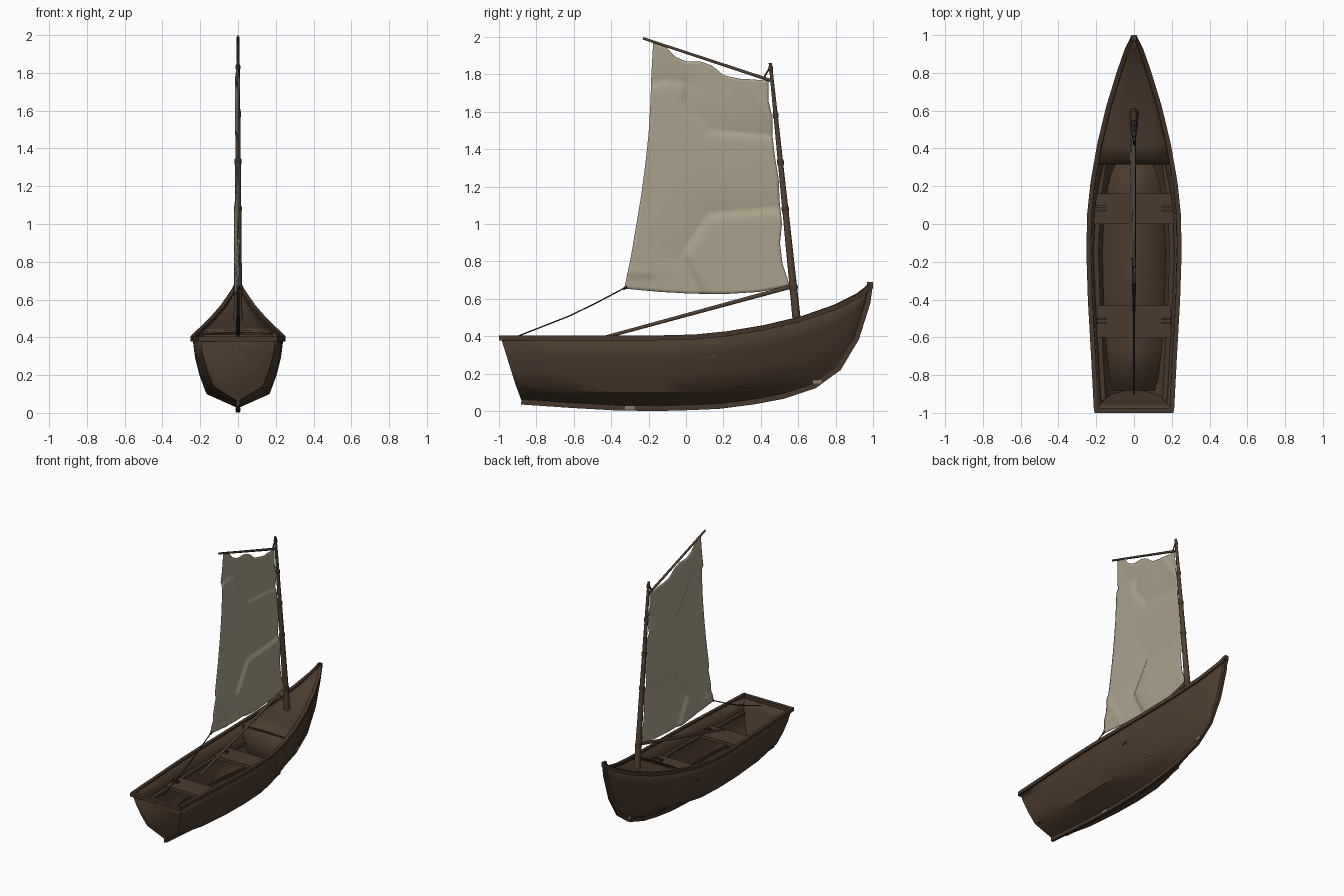
import bpy, bmesh, math
from mathutils import Vector as V

if "Cube" in bpy.data.objects:
    bpy.data.objects.remove(bpy.data.objects["Cube"])


def material(name, col):
    m = bpy.data.materials.new(name)
    m.diffuse_color = (*col, 1)
    m.use_nodes = True
    m.node_tree.nodes["Principled BSDF"].inputs["Base Color"].default_value = m.diffuse_color
    return m


WOOD = material("dark wood", (0.074, 0.044, 0.027))
TRIM = material("trim wood", (0.064, 0.038, 0.024))
SPAR = material("spar wood", (0.085, 0.053, 0.034))
CLOTH = material("sail cloth", (0.40, 0.355, 0.26))
ROPE = material("dark rope", (0.03, 0.022, 0.016))
WORN = material("worn patch", (0.26, 0.21, 0.16))


def build(name, verts, faces, mat, angle=35, thick=0, offset=-1):
    me = bpy.data.meshes.new(name)
    me.from_pydata([tuple(v) for v in verts], [], faces)
    bm = bmesh.new()
    bm.from_mesh(me)
    bmesh.ops.remove_doubles(bm, verts=bm.verts, dist=1e-5)
    bmesh.ops.recalc_face_normals(bm, faces=bm.faces)
    bm.to_mesh(me)
    bm.free()
    ob = bpy.data.objects.new(name, me)
    bpy.context.collection.objects.link(ob)
    me.materials.append(mat)
    bpy.ops.object.select_all(action='DESELECT')
    ob.select_set(True)
    bpy.context.view_layer.objects.active = ob
    bpy.ops.object.shade_smooth_by_angle(angle=math.radians(angle))
    if thick:
        s = ob.modifiers.new("thickness", 'SOLIDIFY')
        s.thickness, s.offset = thick, offset
    return ob


def loft(name, rings, mat, closed=True, caps=True, **kw):
    n = len(rings[0])
    verts = [p for r in rings for p in r]
    faces = [(i * n + j, i * n + (j + 1) % n, (i + 1) * n + (j + 1) % n, (i + 1) * n + j)
             for i in range(len(rings) - 1) for j in range(n if closed else n - 1)]
    if caps:
        faces += [tuple(range(n)), tuple(range((len(rings) - 1) * n, len(rings) * n))]
    return build(name, verts, faces, mat, **kw)


def strip(name, pts, w, h, mat):
    """Rectangular batten swept along a path."""
    pts = [V(p) for p in pts]
    rings = []
    for i, p in enumerate(pts):
        t = (pts[min(i + 1, len(pts) - 1)] - pts[max(i - 1, 0)]).normalized()
        s = t.cross(V((0, 0, 1))).normalized()
        u = s.cross(t)
        rings.append([p + s * a * w / 2 + u * b * h / 2 for a, b in ((-1, -1), (1, -1), (1, 1), (-1, 1))])
    return loft(name, rings, mat)


def rod(name, pts, radii, mat, sides=10):
    """Round, tapered spar or rope along a path in the centre plane."""
    pts = [V(p) for p in pts]
    rings = []
    for i, p in enumerate(pts):
        t = (pts[min(i + 1, len(pts) - 1)] - pts[max(i - 1, 0)]).normalized()
        a = V((1, 0, 0))
        b = t.cross(a).normalized()
        rings.append([p + (a * math.cos(k * math.tau / sides) + b * math.sin(k * math.tau / sides)) * radii[i]
                      for k in range(sides)])
    return loft(name, rings, mat, angle=50)


def box(name, x, y, z, mat):
    return loft(name, [[(a, b, c) for a, b in ((x[0], y[0]), (x[1], y[0]), (x[1], y[1]), (x[0], y[1]))]
                       for c in z], mat)


# Hull rails
sheer = [V(p) for p in ((.2, -.988, .39), (.215, -.7, .39), (.232, -.4, .39), (.24, -.15, .39), (.236, .05, .395),
         (.218, .22, .412), (.183, .42, .445), (.135, .62, .492), (.08, .8, .555), (.038, .92, .615),
         (.018, .96, .645), (.008, .982, .665))]
chine = [V(p) for p in ((.13, -.91, .14), (.15, -.65, .11), (.162, -.38, .1), (.167, -.15, .1), (.162, .05, .105),
         (.145, .2, .12), (.115, .38, .15), (.08, .56, .19), (.045, .72, .25), (.018, .85, .35),
         (.01, .92, .47), (.005, .967, .61))]
keel = [V((0, y, z)) for y, z in ((-.88, .06), (-.62, .042), (-.37, .028), (-.15, .025), (.03, .03), (.18, .037),
        (.36, .06), (.52, .09), (.68, .145), (.81, .24), (.905, .4), (.965, .59))]


def mx(p):
    return V((-p.x, p.y, p.z))


def at(rail, y):
    for a, b in zip(rail, rail[1:]):
        if y <= b.y:
            return a.lerp(b, (y - a.y) / (b.y - a.y))
    return rail[-1].copy()


# Hull shell with transom
sections = []
for s, c, k in zip(sheer, chine, keel):
    half = [s]
    for f in (.33, .66):
        p = s.lerp(c, f)
        p.x += .05 * s.x
        half.append(p)
    half += [c, c.lerp(k, .5)]
    sections.append(half + [k] + [mx(p) for p in reversed(half)])
n = len(sections[0])
verts = [p for r in sections for p in r]
faces = [(i * n + j, i * n + j + 1, (i + 1) * n + j + 1, (i + 1) * n + j)
         for i in range(len(sections) - 1) for j in range(n - 1)]
faces.append(tuple(range(n)))
build("hull", verts, faces, WOOD, angle=45, thick=.015)

# Gunwales, transom cap, keel and stem
up = V((0, 0, .002))
for side in (1, -1):
    strip("gunwale", [V((p.x * side, p.y, p.z)) + up for p in sheer], .024, .026, TRIM)
    strip("side_stringer", [V((side * (at(sheer, y).x - .04), y, .29))
                            for y in (-.93, -.7, -.4, -.15, .1, .32)], .025, .018, TRIM)
box("transom_cap", (-.21, .21), (-1, -.972), (.377, .404), TRIM)
strip("keel_and_stem", [p - V((0, -.006 if p.y > .6 else 0, .01)) for p in keel] + [V((0, .986, .69))],
      .02, .028, TRIM)
box("stem_head", (-.012, .012), (.968, 1), (.655, .69), TRIM)
for y, z in ((-.3, .018), (.7, .158)):
    box("keel_patch", (-.013, .013), (y - .025, y + .025), (z - .01, z + .01), WORN)

# Floor, foredeck and bulkhead
ys = (-.88, -.65, -.38, -.15, .05, .2, .34)
loft("floor", [[(-at(chine, y).x, y, .14), (at(chine, y).x, y, .14)] for y in ys],
     WOOD, closed=False, caps=False, thick=.012)
deck = []
for y in (.32, .42, .52, .62, .72, .8, .88, .94, .97):
    p = at(sheer, y)
    deck.append([(p.x * f, y, p.z - .012 + .008 * (1 - f * f)) for f in (-1, -.5, 0, .5, 1)])
loft("foredeck", deck, WOOD, closed=False, caps=False, thick=.012)
b, c = at(sheer, .325), at(chine, .325)
build("bulkhead", [(-b.x, .325, b.z - .014), (b.x, .325, b.z - .014), (c.x, .325, c.z), (0, .325, .07),
                   (-c.x, .325, c.z)], [(0, 1, 2, 3, 4)], WOOD, thick=.01)

# Thwart seats with knees
for y0, y1 in ((0, .16), (-.6, -.43)):
    w = at(sheer, y0).x - .025
    box("seat", (-w, w), (y0, y1), (.285, .31), WOOD)
    for side in (1, -1):
        x = sorted((side * .145, side * (w - .002)))
        for d in (-.008, .012):
            box("seat_knee", x, ((y0 + y1) / 2 + d - .005, (y0 + y1) / 2 + d + .005), (.31, .325), TRIM)


# Mast, bands and spars
def mast_at(z):
    return V((0, .595 - (z - .45) * .1028, z))


rod("mast", [mast_at(z) for z in (.42, .67, 1.1, 1.6, 1.86)], (.024, .021, .017, .012, .009), SPAR)
for z, r in ((.66, .026), (1.08, .022), (1.33, .02), (1.58, .017), (1.83, .013)):
    rod("mast_band", [mast_at(z - .015), mast_at(z), mast_at(z + .015)], (r * .85, r, r * .85), TRIM)
rod("boom", [(0, .57, .668), (0, -.46, .388)], (.012, .009), SPAR)
rod("gaff", [(0, -.23, 1.992), (0, .46, 1.764)], (.007, .009), SPAR)

# Ropes
rod("sheet_rope", [(0, -.325, .66), (0, -.48, .578), (0, -.62, .51), (0, -.9, .40)], (.004,) * 4, ROPE, 6)
rod("peak_rope", [(0, .45, 1.84), (0, .415, 1.78)], (.005,) * 2, ROPE, 6)
rod("clew_knot", [(0, -.335, .652), (0, -.315, .665)], (.008,) * 2, ROPE, 6)

# Sail outline edges (y, z)
bottom = [(-.33, .655), (-.15, .638), (.03, .628), (.21, .626), (.39, .637), (.555, .668)]
top = [(-.175, 1.975), (-.11, 1.95), (-.06, 1.895), (0, 1.868), (.08, 1.868), (.14, 1.845), (.2, 1.795),
       (.29, 1.775), (.36, 1.772), (.44, 1.765)]
left = [(-.33, .655), (-.295, .82), (-.268, .98), (-.24, 1.15), (-.217, 1.32), (-.2, 1.48), (-.19, 1.65),
        (-.185, 1.8), (-.175, 1.975)]
right = [(.555, .668), (.515, .79), (.502, .9), (.513, 1.0), (.5, 1.12), (.495, 1.24), (.475, 1.36), (.462, 1.47),
         (.463, 1.56), (.44, 1.66), (.44, 1.765)]
# Cloth folds: crease paths and depth
folds = [([(.6, 1.09), (.12, 1.05), (-.02, .83), (.1, .6)], .12, -.02),
         ([(.6, 1.455), (.12, 1.5), (0, 1.65), (0, 1.74), (-.1, 1.765), (-.25, 1.73)], .09, -.015),
         ([(-.3, .94), (-.17, .73), (-.36, .74)], .06, .012),
         ([(.3, 1.8), (.36, 1.7), (.46, 1.57)], .06, .01)]


def along(line, t):
    f = min(t, .99999) * (len(line) - 1)
    i = int(f)
    return V(line[i]).lerp(V(line[i + 1]), f - i)


def fold_depth(p):
    x = 0
    for line, reach, depth in folds:
        best = (9, 1)
        for a, b in zip(line, line[1:]):
            a, b = V(a), V(b)
            d = b - a
            t = max(0, min(1, (p - a).dot(d) / d.length_squared))
            dist = (p - a - d * t).length
            if dist < best[0]:
                best = (dist, d.x * (p - a).y - d.y * (p - a).x)
        x += depth * math.exp(-best[0] / (reach if best[1] < 0 else .015))
    return x


# Sail cloth
NU, NV = 44, 72
rows = []
for j in range(NV + 1):
    v, row = j / NV, []
    for i in range(NU + 1):
        u = i / NU
        p = (along(bottom, u) * (1 - v) + along(top, u) * v + along(left, v) * (1 - u) + along(right, v) * u
             - V(bottom[0]) * (1 - u) * (1 - v) - V(bottom[-1]) * u * (1 - v)
             - V(top[0]) * (1 - u) * v - V(top[-1]) * u * v)
        row.append((fold_depth(p), p.x, p.y))
    rows.append(row)
loft("sail", rows, CLOTH, closed=False, caps=False, angle=60, thick=.004, offset=0)
